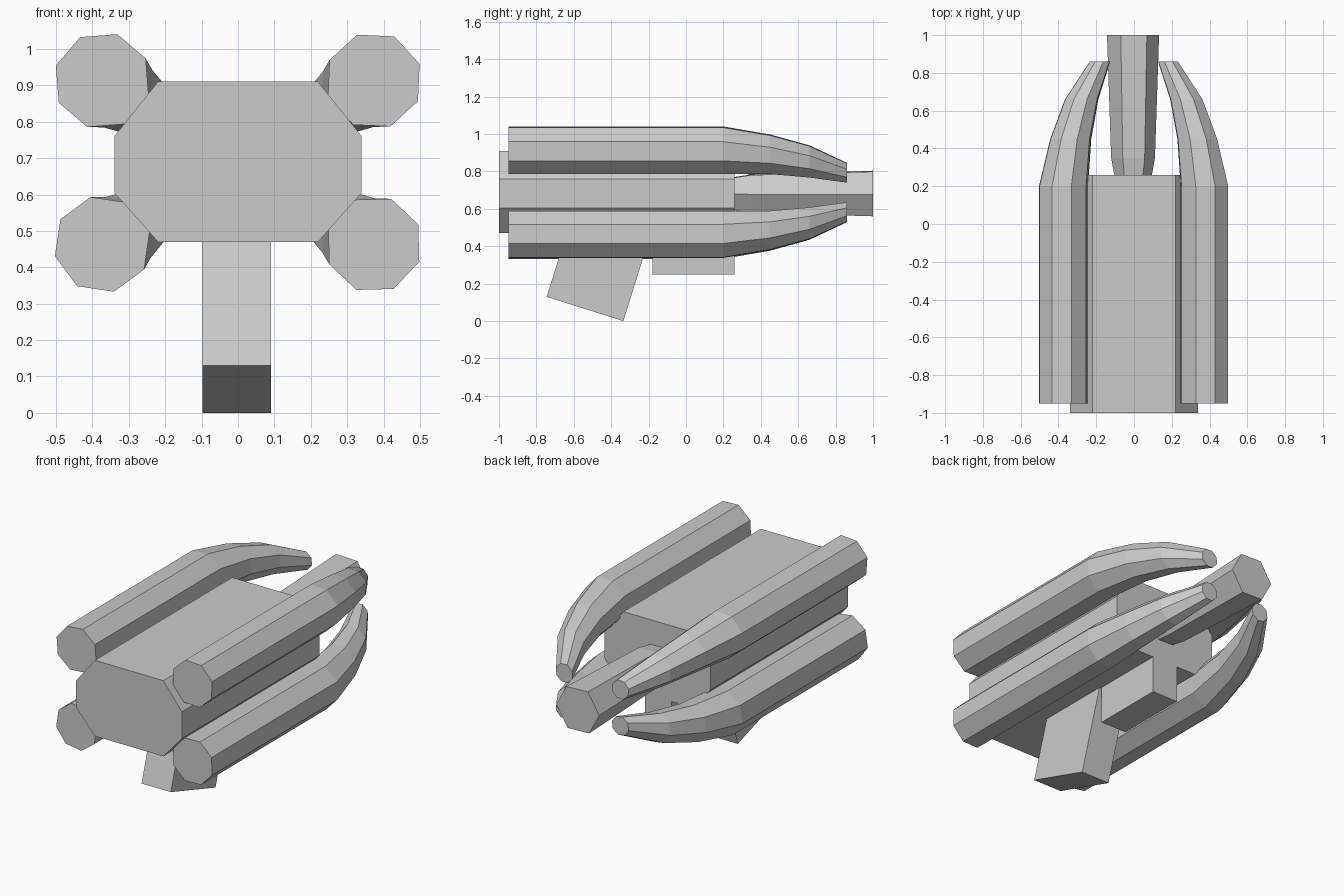
import bpy, bmesh
from math import cos, sin, radians
from mathutils import Vector

if "Cube" in bpy.data.objects:
    bpy.data.objects.remove(bpy.data.objects["Cube"])


def loft(name, rings):
    """Skin a list of equal-length rings of points and cap both ends."""
    bm = bmesh.new()
    loops = [[bm.verts.new(p) for p in ring] for ring in rings]
    n = len(loops[0])
    for a, b in zip(loops, loops[1:]):
        for i in range(n):
            bm.faces.new((a[i], a[(i + 1) % n], b[(i + 1) % n], b[i]))
    bm.faces.new(loops[0])
    bm.faces.new(loops[-1])
    bmesh.ops.recalc_face_normals(bm, faces=bm.faces)
    mesh = bpy.data.meshes.new(name)
    bm.to_mesh(mesh)
    bm.free()
    obj = bpy.data.objects.new(name, mesh)
    bpy.context.collection.objects.link(obj)
    return obj


def ring(x, y, z, r, sides, phase):
    angles = [radians(phase + 360 * i / sides) for i in range(sides)]
    return [Vector((x + r * cos(a), y, z + r * sin(a))) for a in angles]


# Main body: chamfered block
half = [(0.22, 0.91), (0.34, 0.76), (0.34, 0.605), (0.22, 0.47)]
profile = half + [(-x, z) for x, z in reversed(half)]
loft("body", [[(x, y, z) for x, z in profile] for y in (-1, 0.26)])

# Four claw tubes that taper and curve in: y, x offset, z offset, radius
path = [(-0.95, 0.373, 0.225, 0.134), (0.2, 0.373, 0.225, 0.134),
        (0.45, 0.335, 0.203, 0.112), (0.66, 0.277, 0.165, 0.091),
        (0.86, 0.18, 0.105, 0.056)]
claws = {"upper_right": (1, 1, 20), "upper_left": (-1, 1, 27),
         "lower_right": (1, -1, 24), "lower_left": (-1, -1, 14)}
for side, (sx, sz, phase) in claws.items():
    loft("claw_" + side, [ring(sx * x, y, 0.688 + sz * z, r, 8, phase)
                          for y, x, z, r in path])

# Flared six-sided barrel
loft("barrel", [ring(-0.005, y, 0.682, r, 6, -2)
                for y, r in ((0.2, 0.09), (0.26, 0.1), (0.35, 0.116), (1, 0.138))])


def slab(name, side_profile, half_width, cx=0):
    """Extrude a (y, z) outline across x."""
    loft(name, [[(cx + s * half_width, y, z) for y, z in side_profile] for s in (-1, 1)])


# Slanted grip and box under the barrel end
slab("grip", [(-0.745, 0.13), (-0.335, 0.0), (-0.18, 0.495), (-0.59, 0.625)], 0.094, -0.004)
slab("lower_box", [(-0.18, 0.25), (0.26, 0.25), (0.26, 0.5), (-0.18, 0.5)], 0.085, -0.004)
